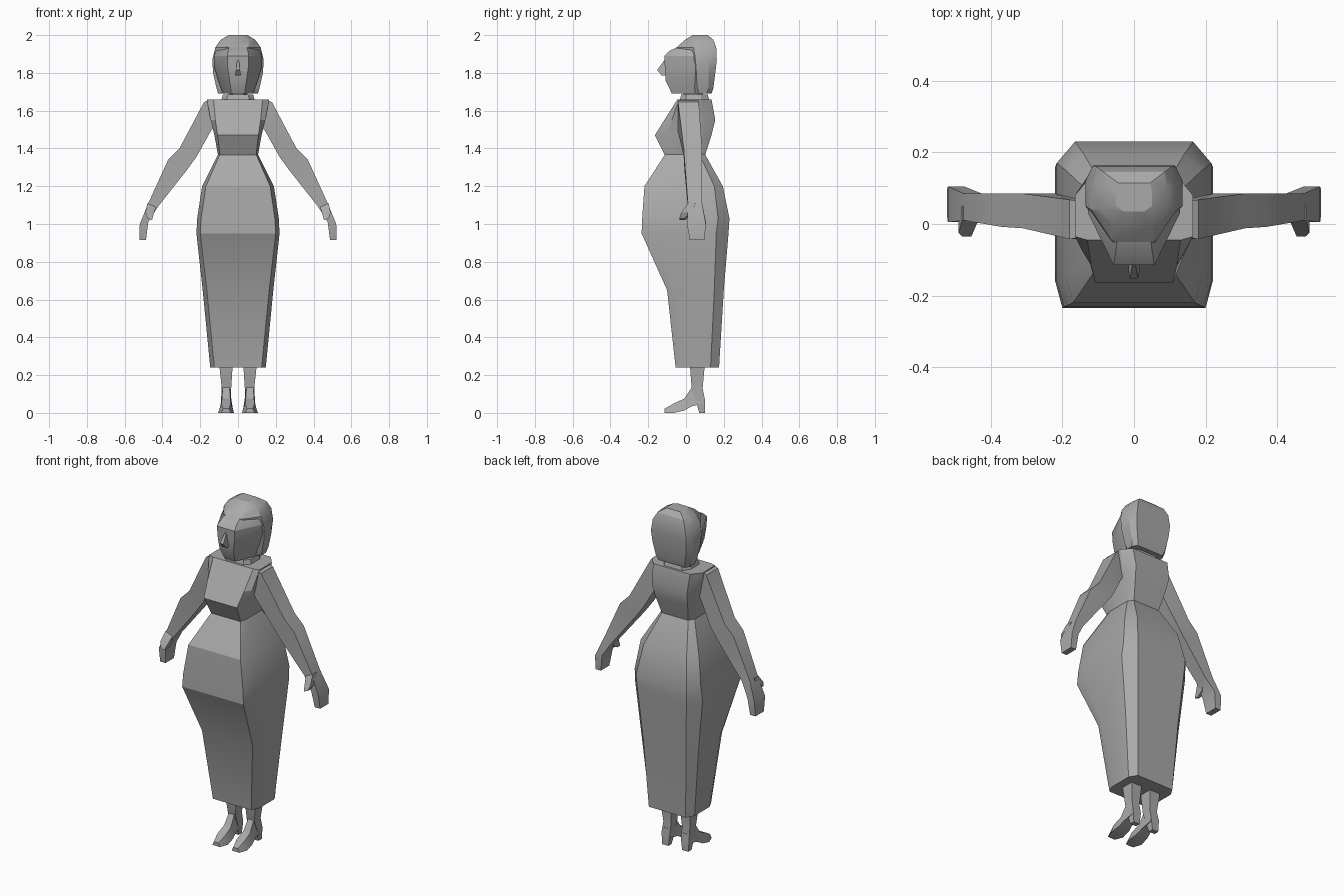
import bpy
import bmesh
from math import radians
from mathutils import Vector

# Remove only the default cube
default_cube = bpy.data.objects.get("Cube")
if default_cube:
    bpy.data.objects.remove(default_cube, do_unlink=True)

# One plain grey for the whole figure
grey = bpy.data.materials.new("plain_grey")
grey.use_nodes = True
grey_value = (0.4, 0.4, 0.4, 1)
grey.diffuse_color = grey_value
grey.node_tree.nodes["Principled BSDF"].inputs["Base Color"].default_value = grey_value


def loft(name, rings, side=1):
    """Skin a closed solid through rings of equal length, optionally mirrored in x."""
    bm = bmesh.new()
    loops = [[bm.verts.new((p[0] * side, p[1], p[2])) for p in ring] for ring in rings]
    count = len(loops[0])
    for low, high in zip(loops, loops[1:]):
        for i in range(count):
            j = (i + 1) % count
            bm.faces.new((low[i], low[j], high[j], high[i]))
    bm.faces.new(loops[0][::-1])
    bm.faces.new(loops[-1])
    bmesh.ops.recalc_face_normals(bm, faces=bm.faces)
    mesh = bpy.data.meshes.new(name)
    bm.to_mesh(mesh)
    bm.free()
    mesh.materials.append(grey)
    obj = bpy.data.objects.new(name, mesh)
    bpy.context.collection.objects.link(obj)
    bpy.ops.object.select_all(action="DESELECT")
    obj.select_set(True)
    bpy.context.view_layer.objects.active = obj
    bpy.ops.object.shade_smooth_by_angle(angle=radians(25))
    return obj


def body_ring(z, front_half, side_half, back_half, y_front, y_side_front, y_side_back, y_back):
    """Symmetric eight-sided horizontal section."""
    half = [(front_half, y_front), (side_half, y_side_front),
            (side_half, y_side_back), (back_half, y_back)]
    right = [Vector((x, y, z)) for x, y in half]
    left = [Vector((-x, y, z)) for x, y in reversed(half)]
    return right + left


def body_part(name, rows):
    return loft(name, [body_ring(*row) for row in rows])


def limb_ring(outer, inner, y_front, y_back):
    """Four-sided limb section between an outer and an inner (x, z) point."""
    return [Vector((x, y, z)) for (x, z), y in
            ((outer, y_front), (outer, y_back), (inner, y_back), (inner, y_front))]


def box_ring(z, centre, half, y_front, y_back):
    return limb_ring((centre + half, z), (centre - half, z), y_front, y_back)


# Long skirt: waist, hips, tapered hem
body_part("skirt", [
    (.24, .125, .147, .12, -.055, -.01, .13, .175),
    (.65, .165, .187, .14, -.1, -.05, .15, .2),
    (.95, .2, .22, .16, -.235, -.16, .16, .225),
    (1.03, .195, .216, .165, -.232, -.16, .17, .23),
    (1.2, .17, .19, .14, -.22, -.15, .15, .195),
    (1.37, .095, .105, .085, -.11, -.07, .07, .1),
])

# Bodice with a forward bust and sloping chest panel
body_part("bodice", [
    (1.36, .095, .105, .085, -.11, -.07, .07, .1),
    (1.47, .108, .125, .105, -.165, -.1, .08, .135),
    (1.55, .12, .145, .115, -.115, -.075, .085, .155),
    (1.66, .13, .165, .12, -.045, -.035, .08, .135),
])

# Neck and collar
body_part("collar", [
    (1.65, .06, .09, .06, -.035, 0, .08, .125),
    (1.685, .055, .08, .055, -.025, 0, .08, .115),
])
body_part("neck", [
    (1.66, .03, .05, .03, -.01, .02, .06, .09),
    (1.75, .03, .05, .03, -.02, .01, .06, .09),
])

# Face: narrow front plane with cheeks running back to the hair
body_part("face", [
    (1.69, .035, .08, .05, -.075, .03, .05, .08),
    (1.76, .045, .105, .06, -.108, .03, .06, .09),
    (1.83, .055, .125, .07, -.112, .03, .06, .09),
    (1.89, .057, .128, .07, -.115, .03, .06, .09),
    (1.918, .052, .115, .07, -.085, .03, .06, .09),
    (1.942, .045, .095, .06, -.035, .03, .06, .09),
])

# Nose wedge
loft("nose", [
    box_ring(1.785, 0, .016, -.128, -.1),
    box_ring(1.815, 0, .011, -.153, -.1),
    box_ring(1.865, 0, .005, -.116, -.1),
])

# Bobbed hair shell, rising into a crown above the forehead
body_part("hair", [
    (1.69, .085, .105, .085, .05, .07, .11, .135),
    (1.72, .09, .114, .095, .045, .06, .12, .145),
    (1.8, .1, .132, .11, .045, .055, .12, .155),
    (1.87, .09, .136, .115, .0, .05, .12, .163),
    (1.935, .06, .12, .105, -.05, .04, .11, .16),
    (1.975, .05, .092, .085, -.005, .04, .1, .145),
    (2.0, .03, .05, .045, .035, .05, .09, .115),
])

for side, word in ((1, "left"), (-1, "right")):
    # Arm from shoulder through elbow and wrist to the mitten hand
    loft(word + "_arm", [
        limb_ring((.16, 1.655), (.13, 1.51), -.04, .065),
        limb_ring((.18, 1.645), (.145, 1.49), -.042, .068),
        limb_ring((.31, 1.4), (.22, 1.355), -.012, .085),
        limb_ring((.37, 1.34), (.275, 1.28), -.008, .085),
        limb_ring((.475, 1.11), (.425, 1.09), .01, .085),
        limb_ring((.52, 1.0), (.475, 1.01), .005, .105),
        limb_ring((.522, .915), (.487, .915), .02, .098),
    ], side)
    loft(word + "_thumb", [
        limb_ring((.48, 1.11), (.435, 1.09), .01, .05),
        limb_ring((.49, 1.06), (.45, 1.04), -.025, .03),
        limb_ring((.48, 1.03), (.455, 1.02), -.035, -.01),
    ], side)

    # Leg running down into a slim heel
    loft(word + "_leg", [
        box_ring(0, .065, .02, .07, .1),
        box_ring(.07, .063, .027, .05, .1),
        box_ring(.13, .061, .025, .03, .088),
        box_ring(.26, .064, .036, .02, .1),
    ], side)

    # Arched shoe from ankle to toe, sections run forward along y
    shoe = [(.095, .028, .05, .1), (.03, .03, .035, .135), (-.01, .037, .012, .075),
            (-.065, .042, 0, .05), (-.113, .025, 0, .022)]
    loft(word + "_shoe", [
        [Vector((.063 + across * half, y, z)) for across, z in
         ((-1, low), (1, low), (.6, high), (-.6, high))]
        for y, half, low, high in shoe
    ], side)
